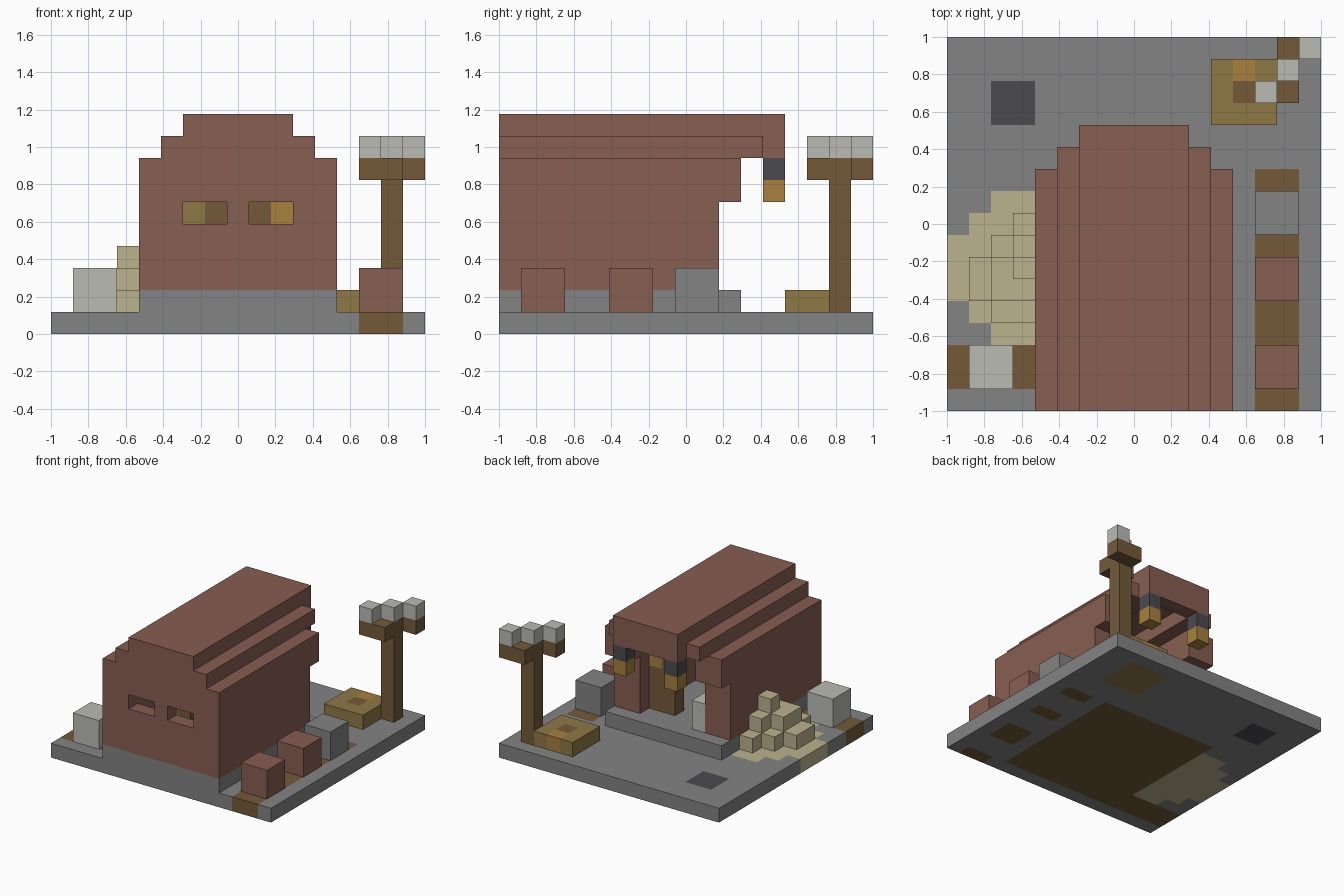
import bpy, bmesh
from mathutils import Matrix, Vector

if "Cube" in bpy.data.objects:
    bpy.data.objects.remove(bpy.data.objects["Cube"], do_unlink=True)

N = 17          # blocks along each side of the plot
U = 2 / N       # size of one block


def linear(c):
    c /= 255
    return c / 12.92 if c <= 0.04045 else ((c + 0.055) / 1.055) ** 2.4


def material(name, r, g, b):
    m = bpy.data.materials.new(name)
    col = (linear(r), linear(g), linear(b), 1)
    m.diffuse_color = col
    m.use_nodes = True
    m.node_tree.nodes["Principled BSDF"].inputs["Base Color"].default_value = col
    return m


STONE = material("stone grey", 131, 131, 131)
BRICK = material("brick red", 135, 94, 81)
WOOD = material("dark wood", 115, 90, 58)
OAK = material("light wood", 143, 120, 70)
GOLD = material("lamp gold", 168, 128, 64)
SAND = material("sand", 188, 178, 143)
PALE = material("pale stone", 187, 187, 181)
COAL = material("coal", 75, 75, 80)


def place(i, j, k):
    return Vector((-1 + i * U, -1 + j * U, k * U))


def finish(name, bm, mats):
    me = bpy.data.meshes.new(name)
    bm.to_mesh(me)
    bm.free()
    for m in mats:
        me.materials.append(m)
    ob = bpy.data.objects.new(name, me)
    bpy.context.collection.objects.link(ob)
    return ob


def blocks(name, mat, *boxes):
    """One object from boxes given as block ranges (i0, i1, j0, j1, k0, k1)."""
    bm = bmesh.new()
    for i0, i1, j0, j1, k0, k1 in boxes:
        a, b = place(i0, j0, k0), place(i1, j1, k1)
        bmesh.ops.create_cube(bm, size=1, matrix=Matrix.Translation((a + b) / 2)
                              @ Matrix.Diagonal((*(b - a), 1)))
    return finish(name, bm, [mat])


def patchwork(name, i0, j0, size, k, rule):
    """Square one-block-high slab whose blocks take their colour from a rule."""
    mid = place(i0 + size / 2, j0 + size / 2, k)
    bm = bmesh.new()
    bmesh.ops.create_grid(bm, x_segments=size, y_segments=size, size=size * U / 2,
                          matrix=Matrix.Translation(mid))
    ext = bmesh.ops.extrude_face_region(bm, geom=bm.faces[:], use_keep_orig=True)
    bmesh.ops.translate(bm, vec=(0, 0, U),
                        verts=[g for g in ext["geom"] if isinstance(g, bmesh.types.BMVert)])
    bmesh.ops.recalc_face_normals(bm, faces=bm.faces[:])
    mats = []
    for f in bm.faces:
        p = f.calc_center_median() - f.normal * U * 0.3
        m = rule(int((p.x + 1) / U), int((p.y + 1) / U))
        if m not in mats:
            mats.append(m)
        f.material_index = mats.index(m)
    return finish(name, bm, mats)


# Ground slab with sand, paths and a coal patch
def ground_colour(i, j):
    if i in (14, 15) and j in (0, 3, 4, 7, 10):
        return WOOD
    if i < 4 and j in (1, 2):
        return WOOD
    if 4 <= i < 13 and 1 <= j < 11:
        return WOOD
    if 12 <= i < 15 and 13 <= j < 16:
        return OAK
    if i in (2, 3) and j in (13, 14):
        return COAL
    spread = (2, 1, 0, 0)
    if i < 4 and 3 + spread[i] <= j < 10 - spread[i]:
        return SAND
    return STONE


patchwork("ground", 0, 0, N, 0, ground_colour)

# House shell: floor, thick side walls, front wall with two windows, stepped roof
blocks("foundation", STONE, (4, 13, 0, 11, 1, 2))
for side, i in (("right", 4), ("left", 11)):
    blocks(side + "_wall", BRICK, (i, i + 2, 0, 10, 2, 6), (i, i + 2, 0, 11, 6, 8))
blocks("front_wall", BRICK, (6, 11, 0, 1, 2, 5), (8, 9, 0, 1, 5, 6),
       (6, 11, 0, 1, 6, 8), (7, 10, 0, 1, 8, 9))
for side, i in (("right", 5), ("left", 10)):
    blocks(side + "_roof_step", BRICK, (i, i + 2, 0, 12, 8, 9))
blocks("roof_ridge", BRICK, (6, 11, 0, 13, 9, 10))
blocks("porch_beam", BRICK, (6, 11, 12, 13, 8, 9))

# Hanging lanterns
for side, i in (("right", 6), ("left", 10)):
    blocks(side + "_lantern_cap", COAL, (i, i + 1, 12, 13, 7, 8))
    blocks(side + "_lantern", GOLD, (i, i + 1, 12, 13, 6, 7))

# Furniture inside
blocks("left_cabinet", WOOD, (9, 11, 8, 9, 2, 5), (9, 10, 8, 9, 5, 6))
blocks("cabinet_lamp", GOLD, (10, 11, 8, 9, 5, 6))
blocks("right_cabinet", WOOD, (7, 8, 4, 5, 2, 6))
blocks("right_cabinet_door", OAK, (6, 7, 4, 5, 2, 6))
blocks("indoor_block", PALE, (6, 7, 8, 10, 2, 4))

# Crates and stones around the house
for n, j in enumerate((1, 5)):
    blocks("brick_stack_%d" % (n + 1), BRICK, (14, 16, j, j + 2, 1, 3))
blocks("stone_stack", STONE, (14, 16, 8, 10, 1, 3))
blocks("pale_stack", PALE, (1, 3, 1, 3, 1, 3))

# Stepped sand pile against the wall
blocks("sand_pile", SAND,
       (1, 2, 5, 7, 1, 2), (2, 3, 4, 8, 1, 2), (3, 4, 4, 9, 1, 2),
       (2, 3, 5, 7, 2, 3), (3, 4, 5, 8, 2, 3), (3, 4, 6, 7, 3, 4))


# Work table and signal post
def table_colour(i, j):
    return {(13, 15): GOLD, (13, 14): WOOD}.get((i, j), OAK)


patchwork("work_table", 12, 13, 3, 1, table_colour)
blocks("post", WOOD, (15, 16, 15, 16, 1, 7))
blocks("post_arms", WOOD, (15, 16, 14, 17, 7, 8), (14, 15, 14, 15, 7, 8), (16, 17, 16, 17, 7, 8))
blocks("post_caps", PALE, *[(i, i + 1, i, i + 1, 8, 9) for i in (14, 15, 16)])
